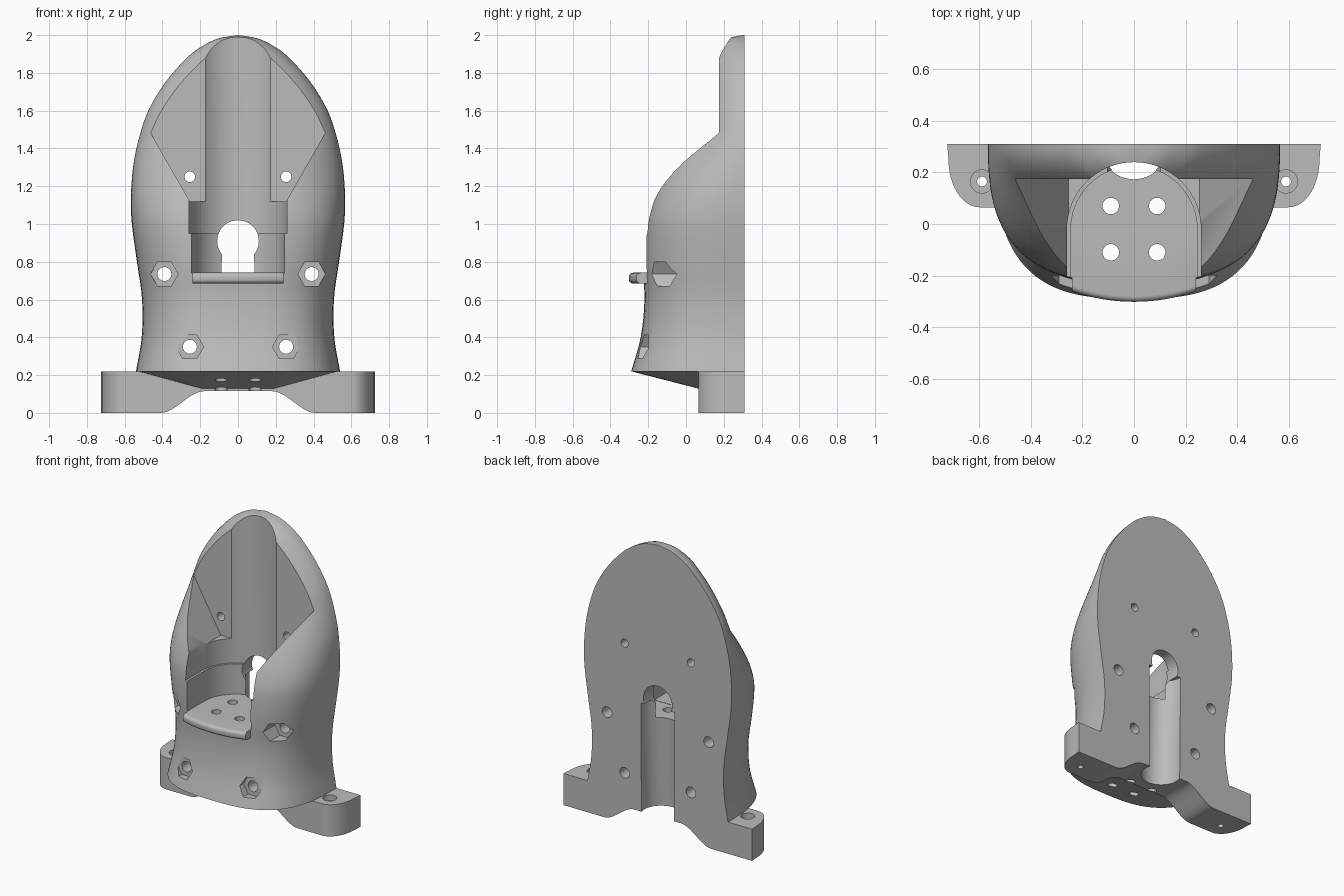
import bpy, bmesh, math
from mathutils import Vector

if "Cube" in bpy.data.objects:
    bpy.data.objects.remove(bpy.data.objects["Cube"], do_unlink=True)

BACK = 0.31
grey = bpy.data.materials.new("plain grey")
grey.use_nodes = True
grey.diffuse_color = (0.5, 0.5, 0.5, 1)
grey.node_tree.nodes["Principled BSDF"].inputs["Base Color"].default_value = (0.5, 0.5, 0.5, 1)


def make_object(name, bm):
    bmesh.ops.recalc_face_normals(bm, faces=bm.faces)
    mesh = bpy.data.meshes.new(name)
    bm.to_mesh(mesh)
    bm.free()
    mesh.materials.append(grey)
    obj = bpy.data.objects.new(name, mesh)
    bpy.context.collection.objects.link(obj)
    return obj


def circle(cx, cy, radius, sides=32):
    return [(cx + radius * math.cos(math.tau * i / sides),
             cy + radius * math.sin(math.tau * i / sides)) for i in range(sides)]


def prism(name, outline, axis, low, high):
    """Extrude a flat outline along y (outline is x,z) or z (outline is x,y)."""
    def place(p, d):
        return (p[0], d, p[1]) if axis == "y" else (p[0], p[1], d)
    bm = bmesh.new()
    ends = [[bm.verts.new(place(p, d)) for p in outline] for d in (low, high)]
    bm.faces.new(ends[0])
    bm.faces.new(ends[1])
    for i in range(len(outline)):
        j = (i + 1) % len(outline)
        bm.faces.new((ends[0][i], ends[0][j], ends[1][j], ends[1][i]))
    return make_object(name, bm)


def combine(target, tool, operation="DIFFERENCE"):
    mod = target.modifiers.new("combine", "BOOLEAN")
    mod.operation = operation
    mod.solver = "EXACT"
    mod.object = tool
    bpy.context.view_layer.objects.active = target
    bpy.ops.object.modifier_apply(modifier=mod.name)
    bpy.data.objects.remove(tool, do_unlink=True)


def mirrored(half):
    return half + [(-x, y) for x, y in reversed(half)]


# Shell sections: height, half width, depth, roundness exponent
SECTIONS = [
    (0.22, 0.54, 0.6, 2.9), (0.4, 0.51, 0.55, 2.9), (0.6, 0.508, 0.53, 2.9),
    (0.8, 0.535, 0.54, 2.9), (1, 0.562, 0.53, 2.9), (1.13, 0.567, 0.5, 2.7),
    (1.26, 0.56, 0.455, 2.3), (1.36, 0.546, 0.41, 2), (1.47, 0.52, 0.31, 2),
    (1.6, 0.475, 0.26, 2), (1.75, 0.385, 0.215, 2), (1.89, 0.26, 0.17, 2),
    (1.95, 0.175, 0.13, 2), (1.985, 0.095, 0.085, 2), (2, 0.004, 0.01, 2)]


def smooth_sections(steps):
    """Cubic interpolation between neighbouring sections."""
    rows = [Vector(s) for s in SECTIONS]
    last = len(rows) - 1

    def slope(i):
        a, b = rows[max(i - 1, 0)], rows[min(i + 1, last)]
        return (b - a) / (b[0] - a[0])
    result = []
    for i in range(last):
        a, b = rows[i], rows[i + 1]
        gap = b[0] - a[0]
        for s in range(steps):
            t = s / steps
            ease = t * t * (3 - 2 * t)
            p = a.lerp(b, ease)
            p += gap * (t * (1 - t) ** 2 * slope(i) - t * t * (1 - t) * slope(i + 1))
            result.append(p)
    return result + [rows[last]]


def ring(section, sides=48):
    z, width, depth, power = section
    points = []
    for i in range(sides + 1):
        a = math.pi * i / sides
        c, s = math.cos(a), max(math.sin(a), 0)
        if i == sides:
            s = 0
        points.append((math.copysign(abs(c) ** (2 / power), c) * width,
                       BACK - depth * s ** (2 / power), z))
    return points


# Main shell with flat back
bm = bmesh.new()
loops = [[bm.verts.new(p) for p in ring(s)] for s in smooth_sections(4)]
for low, high in zip(loops, loops[1:]):
    for i in range(len(low)):
        j = (i + 1) % len(low)
        bm.faces.new((low[i], low[j], high[j], high[i]))
bm.faces.new(loops[0])
bm.faces.new(loops[-1])
body = make_object("mount_body", bm)

# Sloping underside
bm = bmesh.new()
for p in ring(SECTIONS[0]):
    bm.verts.new(p)
for x in (-0.18, 0.18):
    bm.verts.new((x, 0.08, 0.125))
    bm.verts.new((x, BACK, 0.115))
bmesh.ops.convex_hull(bm, input=bm.verts)
combine(body, make_object("underside", bm), "UNION")

# Arched base with rounded feet
arch = [(0.73, 0.22), (0.73, 0), (0.41, 0)]
for i in range(1, 13):
    t = i / 12
    arch.append((0.41 - 0.23 * t, 0.115 * t * t * (3 - 2 * t)))
base = prism("base", mirrored(arch), "y", -0.2, BACK)
plan = [(0.725, BACK)]
for i in range(13):
    a = math.pi / 2 * i / 12
    plan.append((0.6 + 0.12 * math.cos(a), 0.25 - 0.185 * math.sin(a)))
combine(base, prism("base_plan", mirrored(plan), "z", -0.5, 0.5), "INTERSECT")
combine(body, base, "UNION")

# Flat recess with slanted lower walls
recess = mirrored([(0.255, 1.12), (0.455, 1.47), (0.8, 2.1)])
combine(body, prism("recess", recess, "y", -1, 0.175))


# Upright round-backed channel, narrower at the bottom
def channel(radius, low, high):
    outline = [(radius, -1)]
    for i in range(41):
        a = math.pi * i / 40
        outline.append((radius * math.cos(a), radius * math.sin(a) - 0.02))
    outline.append((-radius, -1))
    combine(body, prism("channel", outline, "z", low, high))


channel(0.26, 0.95, 2.2)
channel(0.245, 0.74, 1)

# Shelf lip with rounded front
front = [(0.24, 0)] + [(0.24 - 0.03 * i, -0.302 + 0.04 * (1 - i / 8) ** 2) for i in range(9)]
outline = front + [(-x, y) for x, y in reversed(front[:-1])]
lip = prism("shelf_lip", outline, "z", 0.685, 0.742)
bm = bmesh.new()
bm.from_mesh(lip.data)
rim = [e for e in bm.edges if all(v.co.y < -0.2 for v in e.verts)
       and abs(e.verts[0].co.z - e.verts[1].co.z) < 0.01]
bmesh.ops.bevel(bm, geom=rim, offset=0.022, segments=5, profile=0.5, affect="EDGES")
bm.to_mesh(lip.data)
bm.free()
combine(body, lip, "UNION")

# Rear cable groove, leaning inwards towards the bottom
groove = prism("groove", circle(0, BACK, 0.13, 48), "z", -0.1, 0.87)
for v in groove.data.vertices:
    v.co.y += (v.co.z - 0.87) * 0.05
combine(body, groove)
combine(body, prism("cable_hole", circle(0, 0.91, 0.11, 48), "y", -0.1, 1))

# Screw holes, hex pockets, shelf holes and foot holes
for side in (-1, 1):
    combine(body, prism("plate_hole", circle(side * 0.255, 1.25, 0.028), "y", -1, 1))
    for x, z, floor in ((0.39, 0.735, -0.045), (0.255, 0.35, -0.2)):
        combine(body, prism("hex_pocket", circle(side * x, z, 0.073, 6), "y", -1, floor))
        combine(body, prism("screw_hole", circle(side * x, z, 0.037), "y", -1, 1))
    for y in (0.07, -0.11):
        combine(body, prism("shelf_hole", circle(side * 0.09, y, 0.032), "z", -1, 0.85))
    combine(body, prism("foot_hole", circle(side * 0.59, 0.165, 0.019), "z", -1, 0.5))
    combine(body, prism("foot_counterbore", circle(side * 0.59, 0.165, 0.045), "z", 0.18, 0.4))

bpy.ops.object.select_all(action="DESELECT")
body.select_set(True)
bpy.context.view_layer.objects.active = body
bpy.ops.object.shade_smooth_by_angle(angle=math.radians(30))
